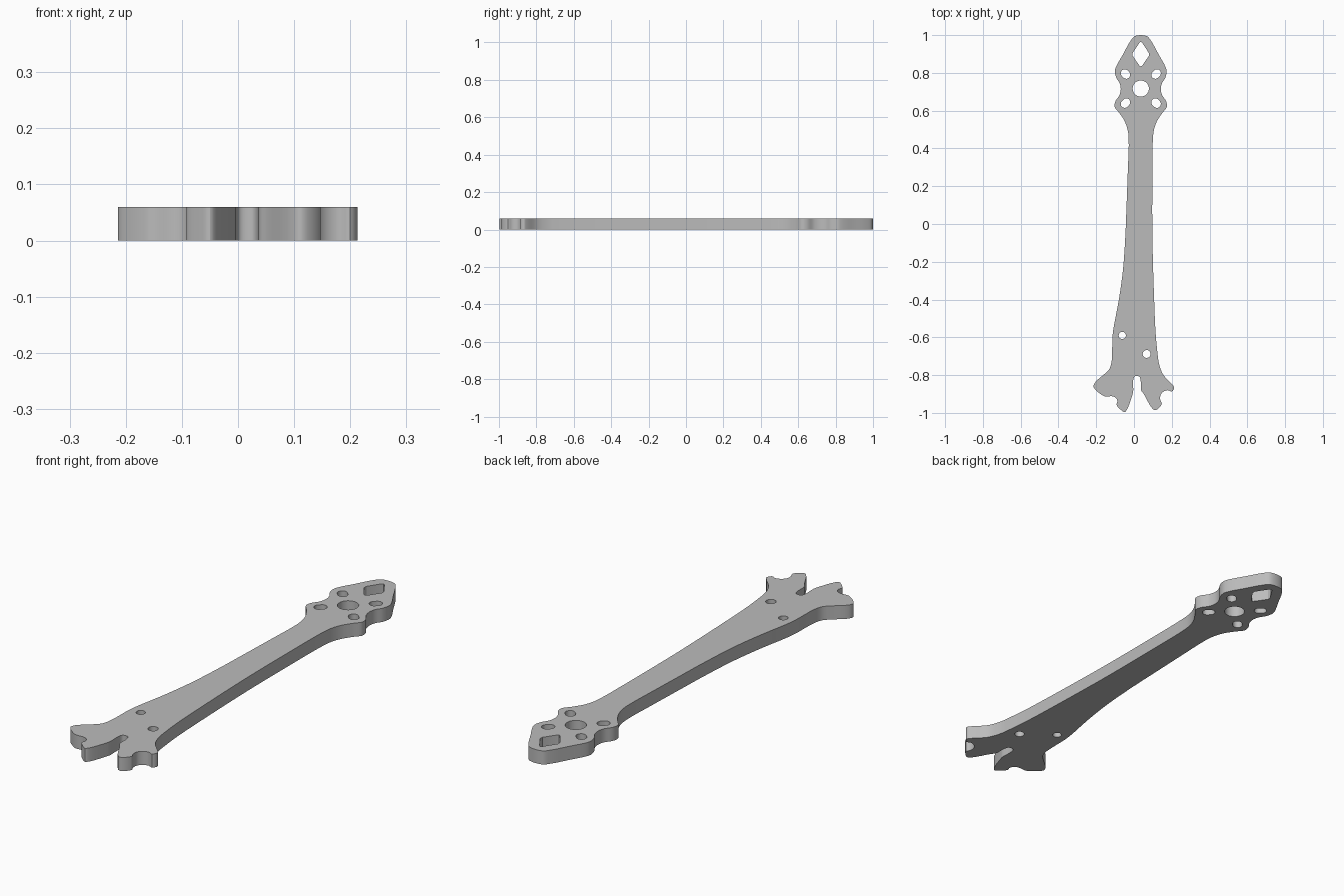
import bpy, bmesh, math
from mathutils import Vector

if "Cube" in bpy.data.objects:
    bpy.data.objects.remove(bpy.data.objects["Cube"])

THICK = 0.06
AXIS = 0.036  # centre line of the motor mount

# Left half of the motor mount, from tip to neck (mirrored for the right half)
mount = [(0.005, 0.995), (-0.018, 0.97), (-0.06, 0.895), (-0.092, 0.838), (-0.101, 0.81),
         (-0.094, 0.775), (-0.076, 0.745), (-0.07, 0.715), (-0.077, 0.682), (-0.098, 0.65),
         (-0.102, 0.62), (-0.078, 0.588), (-0.05, 0.545), (-0.034, 0.50), (-0.028, 0.45)]
# Left edge of the arm
left_arm = [(-0.033, 0.27), (-0.04, 0.08), (-0.045, -0.05), (-0.058, -0.24), (-0.08, -0.40),
            (-0.108, -0.55), (-0.114, -0.60), (-0.118, -0.725), (-0.129, -0.765), (-0.155, -0.793)]
# Forked root: left claw, slot, right claw
left_claw = [(-0.207, -0.84), (-0.213, -0.865), (-0.165, -0.908), (-0.15, -0.913), (-0.115, -0.912),
             (-0.097, -0.92), (-0.088, -0.937), (-0.092, -0.958), (-0.068, -0.985), (-0.05, -0.996),
             (-0.037, -0.982), (-0.007, -0.90), (-0.004, -0.885)]
slot = [(-0.004, -0.825), (0.004, -0.807), (0.027, -0.807), (0.035, -0.825), (0.038, -0.88)]
right_claw = [(0.052, -0.90), (0.098, -0.978), (0.115, -0.985), (0.147, -0.953), (0.139, -0.93),
              (0.141, -0.905), (0.157, -0.887), (0.18, -0.88), (0.2, -0.887), (0.213, -0.867),
              (0.203, -0.85)]
# Right edge of the arm
right_arm = [(0.155, -0.798), (0.133, -0.742), (0.124, -0.68), (0.114, -0.57), (0.106, -0.38),
             (0.10, -0.19), (0.097, -0.03), (0.097, 0.2)]


def smooth_loop(pts, steps=4):
    """Closed centripetal spline through the points."""
    p = [Vector(q) for q in pts]
    n, out = len(p), []
    for i in range(n):
        a, b, c, d = (p[(i + k) % n] for k in (-1, 0, 1, 2))
        t1 = math.sqrt((b - a).length)
        t2 = t1 + math.sqrt((c - b).length)
        t3 = t2 + math.sqrt((d - c).length)
        for s in range(steps):
            t = t1 + (t2 - t1) * s / steps
            a1 = a.lerp(b, t / t1)
            a2 = b.lerp(c, (t - t1) / (t2 - t1))
            a3 = c.lerp(d, (t - t2) / (t3 - t2))
            b1 = a1.lerp(a2, t / t2)
            b2 = a2.lerp(a3, (t - t1) / (t3 - t1))
            out.append(b1.lerp(b2, (t - t1) / (t2 - t1)))
    return out


def hole(x, y, r, stretch=0.0, angle=0.0, n=24):
    """Round hole, or a slot stretched along an angle."""
    pts = []
    for i in range(n):
        a = 2 * math.pi * (i + 0.5) / n
        shift = stretch if math.cos(a) > 0 else -stretch
        u, v = r * math.cos(a) + shift, r * math.sin(a)
        pts.append((x + u * math.cos(angle) - v * math.sin(angle),
                    y + u * math.sin(angle) + v * math.cos(angle)))
    return pts


outline = smooth_loop(mount + left_arm + left_claw + slot + right_claw + right_arm
                      + [(2 * AXIS - x, y) for x, y in reversed(mount)])
loops = [outline,
         hole(AXIS, 0.717, 0.043),            # motor shaft hole
         hole(-0.062, -0.59, 0.019),          # root bolt holes
         hole(0.067, -0.688, 0.021)]
# Four motor screw slots
for sx in (-1, 1):
    for sy in (-1, 1):
        loops.append(hole(AXIS + sx * 0.081, 0.717 + sy * 0.077, 0.021, 0.006,
                          math.atan2(sy, sx)))
# Diamond window with blunted corners
loops.append([(AXIS - 0.007, 0.96), (AXIS - 0.043, 0.905), (AXIS - 0.043, 0.89),
              (AXIS - 0.007, 0.838), (AXIS, 0.834), (AXIS + 0.007, 0.838),
              (AXIS + 0.043, 0.89), (AXIS + 0.043, 0.905), (AXIS + 0.007, 0.96),
              (AXIS, 0.965)])

# Fill the profile and extrude it into a plate
bm = bmesh.new()
for loop in loops:
    vs = [bm.verts.new((p[0], p[1], 0)) for p in loop]
    for i, v in enumerate(vs):
        bm.edges.new((v, vs[(i + 1) % len(vs)]))
bmesh.ops.triangle_fill(bm, use_beauty=True, edges=bm.edges[:], normal=(0, 0, 1))
ext = bmesh.ops.extrude_face_region(bm, geom=bm.faces[:])
bmesh.ops.translate(bm, vec=(0, 0, THICK),
                    verts=[g for g in ext["geom"] if isinstance(g, bmesh.types.BMVert)])
bmesh.ops.recalc_face_normals(bm, faces=bm.faces[:])
mesh = bpy.data.meshes.new("arm_plate")
bm.to_mesh(mesh)
bm.free()

plate = bpy.data.objects.new("arm_plate", mesh)
bpy.context.collection.objects.link(plate)
grey = bpy.data.materials.new("plain grey")
grey.diffuse_color = (0.5, 0.5, 0.5, 1)
grey.use_nodes = True
grey.node_tree.nodes["Principled BSDF"].inputs["Base Color"].default_value = grey.diffuse_color
mesh.materials.append(grey)

bpy.context.view_layer.objects.active = plate
plate.select_set(True)
bpy.ops.object.shade_smooth_by_angle(angle=math.radians(30))
